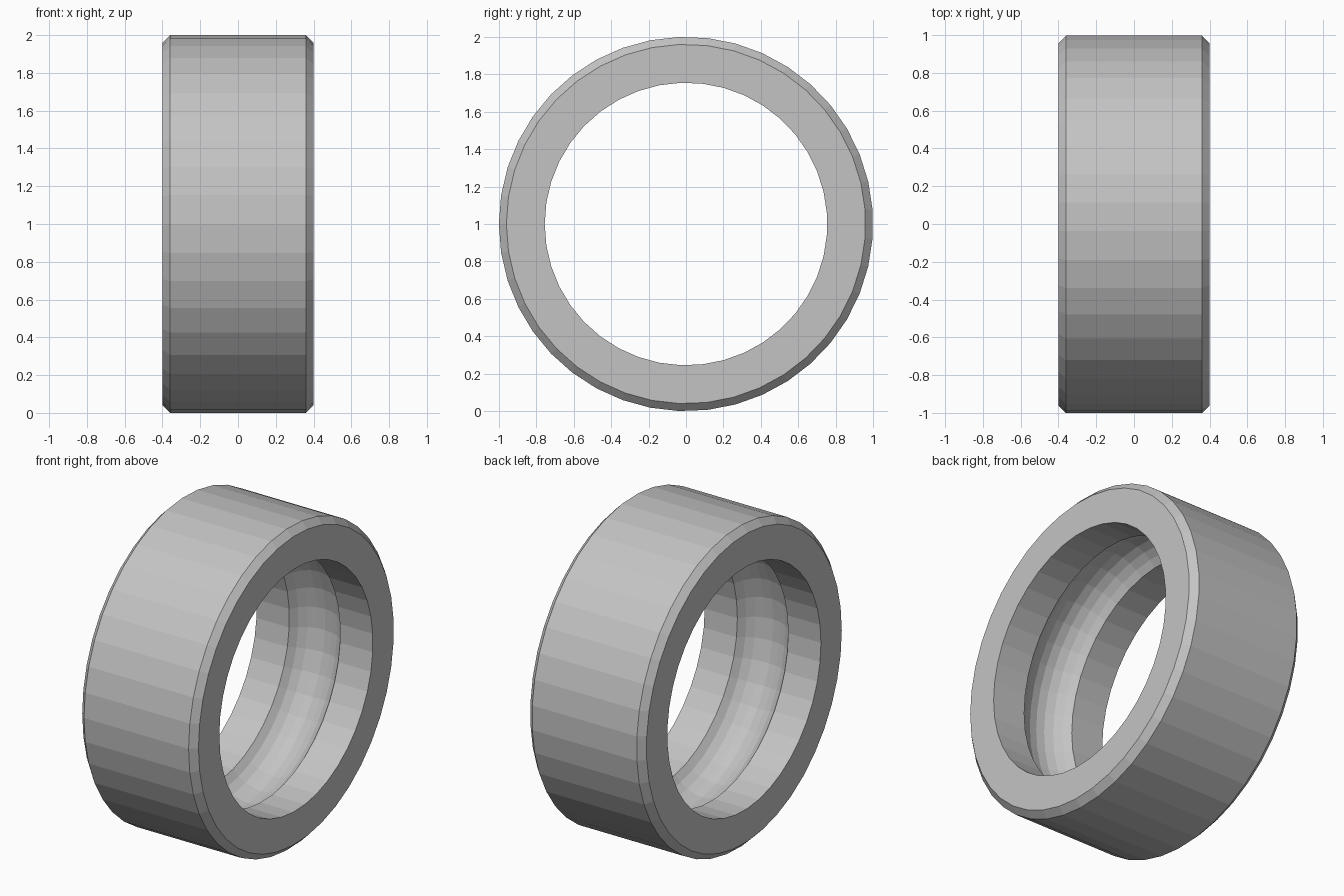
import bpy
import bmesh
from math import asin, cos, radians, sin, sqrt
from mathutils import Vector

cube = bpy.data.objects.get("Cube")
if cube:
    bpy.data.objects.remove(cube, do_unlink=True)

SIDES = 41
OUTER, INNER = 1.0, 0.755
HALF_WIDTH, CHAMFER = 0.4, 0.04
GROOVE_HALF, GROOVE_RADIUS, GROOVE_STEPS = 0.175, 0.2, 8


def make_material(name, colour):
    mat = bpy.data.materials.new(name)
    mat.use_nodes = True
    mat.diffuse_color = colour
    mat.node_tree.nodes["Principled BSDF"].inputs["Base Color"].default_value = colour
    return mat


# Cross-section as (x, radius): chamfered outside, square bore edges
profile = [
    (-HALF_WIDTH, INNER),
    (-HALF_WIDTH, OUTER - CHAMFER),
    (-HALF_WIDTH + CHAMFER, OUTER),
    (HALF_WIDTH - CHAMFER, OUTER),
    (HALF_WIDTH, OUTER - CHAMFER),
    (HALF_WIDTH, INNER),
]

# Rounded ball groove in the middle of the bore
arc_centre = INNER - sqrt(GROOVE_RADIUS ** 2 - GROOVE_HALF ** 2)
sweep = asin(GROOVE_HALF / GROOVE_RADIUS)
for i in range(GROOVE_STEPS + 1):
    a = sweep * (1 - 2 * i / GROOVE_STEPS)
    profile.append((GROOVE_RADIUS * sin(a), arc_centre + GROOVE_RADIUS * cos(a)))

# Revolve the section about the x axis, starting at the front
bm = bmesh.new()
verts = [bm.verts.new((x, -r, 0)) for x, r in profile]
edges = [bm.edges.new((v, verts[(i + 1) % len(verts)])) for i, v in enumerate(verts)]
bmesh.ops.spin(bm, geom=verts + edges, cent=(0, 0, 0), axis=(1, 0, 0),
               angle=radians(360), steps=SIDES, use_merge=True)
bmesh.ops.remove_doubles(bm, verts=bm.verts, dist=0.0001)
bmesh.ops.recalc_face_normals(bm, faces=bm.faces)
bmesh.ops.translate(bm, verts=bm.verts, vec=Vector((0, 0, OUTER)))

mesh = bpy.data.meshes.new("bearing_outer_ring")
bm.to_mesh(mesh)
bm.free()
mesh.materials.append(make_material("steel grey", (0.55, 0.55, 0.55, 1)))
ring = bpy.data.objects.new("bearing_outer_ring", mesh)
bpy.context.collection.objects.link(ring)
